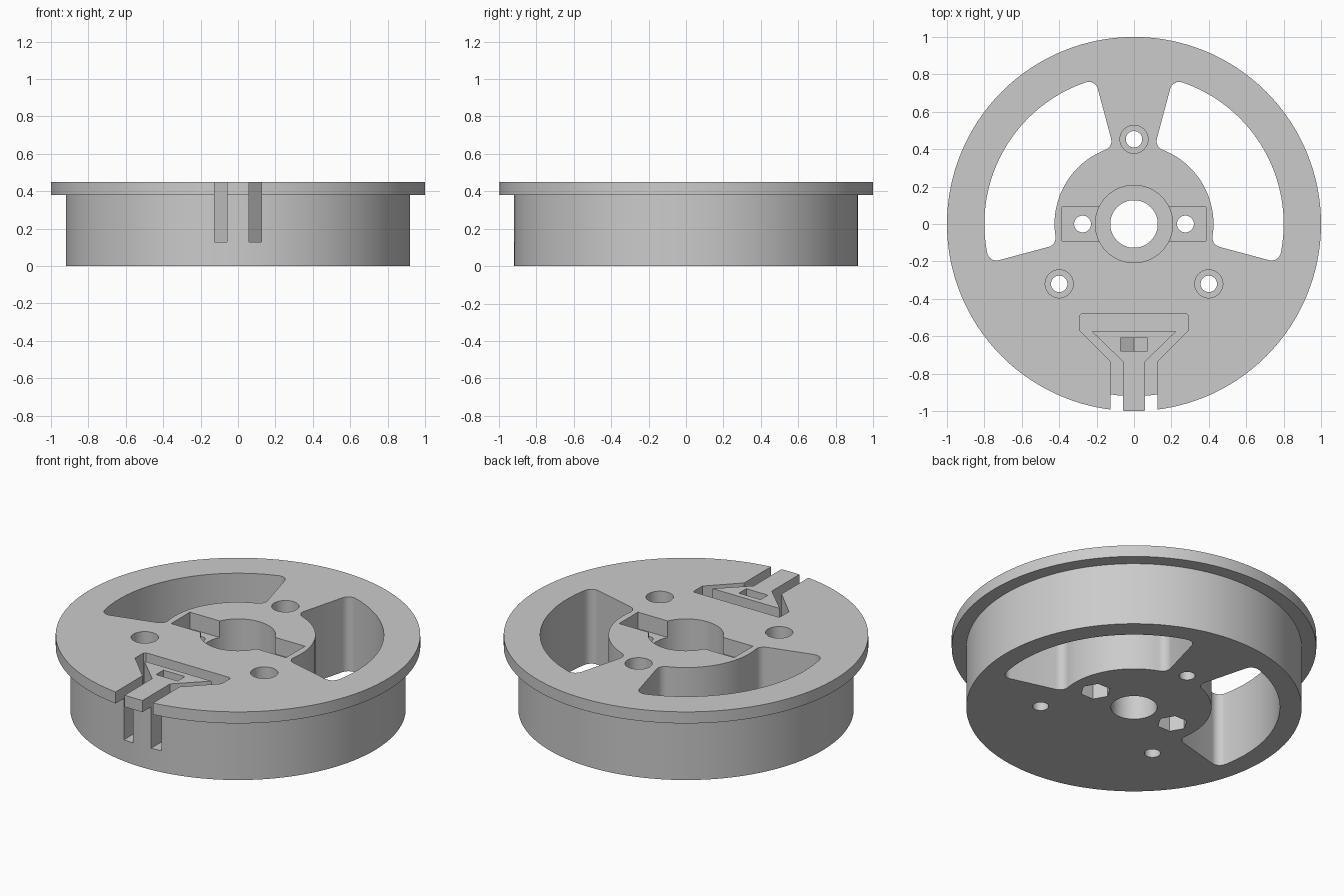
import bpy, bmesh
from math import sin, cos, asin, radians, pi, tau

if "Cube" in bpy.data.objects:
    bpy.data.objects.remove(bpy.data.objects["Cube"], do_unlink=True)

grey = bpy.data.materials.new("plain_grey")
GREY = (0.6, 0.6, 0.6, 1)
grey.diffuse_color = GREY
grey.use_nodes = True
grey.node_tree.nodes["Principled BSDF"].inputs["Base Color"].default_value = GREY

HEIGHT = 0.45


def make_object(name, bm):
    bmesh.ops.recalc_face_normals(bm, faces=bm.faces)
    mesh = bpy.data.meshes.new(name)
    bm.to_mesh(mesh)
    bm.free()
    mesh.materials.append(grey)
    obj = bpy.data.objects.new(name, mesh)
    bpy.context.collection.objects.link(obj)
    return obj


def lathe(name, profile, steps=128):
    """Spin (radius, z) points into a closed solid."""
    bm = bmesh.new()
    rings = [[bm.verts.new((r * cos(tau * i / steps), r * sin(tau * i / steps), z))
              for i in range(steps)] for r, z in profile]
    for low, high in zip(rings, rings[1:]):
        for i in range(steps):
            j = (i + 1) % steps
            bm.faces.new((low[i], low[j], high[j], high[i]))
    bm.faces.new(rings[0])
    bm.faces.new(rings[-1])
    return make_object(name, bm)


def prism(name, outline, low, high, axis="z"):
    """Extrude an outline along z, or an (x, z) outline along y."""
    place = (lambda u, v, t: (u, v, t)) if axis == "z" else (lambda u, v, t: (u, t, v))
    bm = bmesh.new()
    ends = [[bm.verts.new(place(u, v, t)) for u, v in outline] for t in (low, high)]
    for end in ends:
        bm.faces.new(end)
    n = len(outline)
    for i in range(n):
        j = (i + 1) % n
        bm.faces.new((ends[0][i], ends[0][j], ends[1][j], ends[1][i]))
    return make_object(name, bm)


def circle(x, y, r, steps=40):
    return [(x + r * cos(tau * i / steps), y + r * sin(tau * i / steps)) for i in range(steps)]


def rect(x, y, half_x, half_y):
    return [(x + sx * half_x, y + sy * half_y) for sx, sy in ((-1, -1), (1, -1), (1, 1), (-1, 1))]


def arc(cx, cy, r, start, end, steps):
    return [(cx + r * cos(start + (end - start) * i / steps),
             cy + r * sin(start + (end - start) * i / steps)) for i in range(steps + 1)]


def window_outline(start, end, inner, outer, fillet):
    """Ring sector with rounded corners."""
    ro, ri = outer - fillet, inner + fillet
    do, di = asin(fillet / ro), asin(fillet / ri)

    def corner(r, angle, a, b):
        return arc(r * cos(angle), r * sin(angle), fillet, a, b, 8)

    return (corner(ro, start + do, start - pi / 2, start + do)
            + arc(0, 0, outer, start + do, end - do, 32)[1:-1]
            + corner(ro, end - do, end - do, end + pi / 2)
            + corner(ri, end - di, end + pi / 2, end - di + pi)
            + arc(0, 0, inner, end - di, start + di, 32)[1:-1]
            + corner(ri, start + di, start + di + pi, start + 3 * pi / 2))


def cut(body, cutter):
    cutter.hide_render = True
    mod = body.modifiers.new(cutter.name, "BOOLEAN")
    mod.operation = "DIFFERENCE"
    mod.solver = "EXACT"
    mod.object = cutter
    bpy.context.view_layer.objects.active = body
    bpy.ops.object.modifier_apply(modifier=mod.name)
    bpy.data.objects.remove(cutter, do_unlink=True)


# Drum with a wider flange on top
wheel = lathe("flanged_wheel", [(0.92, 0), (0.92, 0.38), (1, 0.38), (1, HEIGHT)])

# Two curved windows
right_window = window_outline(radians(-15), radians(75), 0.425, 0.8, 0.05)
cut(wheel, prism("window", right_window, -0.1, 0.6))
cut(wheel, prism("window", [(-x, y) for x, y in right_window], -0.1, 0.6))

# Centre bore, its wider seat and the two side slots
cut(wheel, prism("centre_bore", circle(0, 0, 0.127, 64), -0.1, 0.6))
cut(wheel, prism("side_slots", rect(0, 0, 0.385, 0.09), HEIGHT - 0.1, 0.6))
cut(wheel, prism("bore_seat", circle(0, 0, 0.207, 64), 0.2, 0.6))

# Screw holes in the slots, with hexagonal nut pockets underneath
for side in (-1, 1):
    x = side * 0.275
    cut(wheel, prism("slot_hole", circle(x, 0, 0.045), -0.1, 0.6))
    cut(wheel, prism("nut_pocket", circle(x, 0, 0.084, 6), -0.1, 0.15))

# Three counterbored bolt holes
for x, y in ((0, 0.453), (-0.4, -0.32), (0.4, -0.32)):
    cut(wheel, prism("bolt_hole", circle(x, y, 0.044), -0.1, 0.6))
    cut(wheel, prism("counterbore", circle(x, y, 0.075), 0.25, 0.6))

# Forked cord groove around a clamp block
outer_side = [(0.125, -1.1), (0.125, -0.735), (0.29, -0.57), (0.29, -0.49), (0.28, -0.48)]
inner_side = [(0.225, -0.575), (0.06, -0.735), (0.06, -1.1)]
groove = (outer_side + [(-x, y) for x, y in reversed(outer_side)]
          + [(-x, y) for x, y in reversed(inner_side)] + inner_side)
cut(wheel, prism("cord_groove", groove, 0.13, 0.6))

# Clamp screw hole and the nut slot with a pointed floor
cut(wheel, prism("clamp_hole", circle(0, 0.25, 0.045), -1.1, -0.53, "y"))
nut_slot = [(0, 0.166), (0.0725, 0.208), (0.0725, 0.6), (-0.0725, 0.6), (-0.0725, 0.208)]
cut(wheel, prism("nut_slot", nut_slot, -0.68, -0.61, "y"))

# Smooth round walls, crisp edges
bpy.ops.object.select_all(action="DESELECT")
wheel.select_set(True)
bpy.context.view_layer.objects.active = wheel
bpy.ops.object.shade_smooth_by_angle(angle=radians(25))
